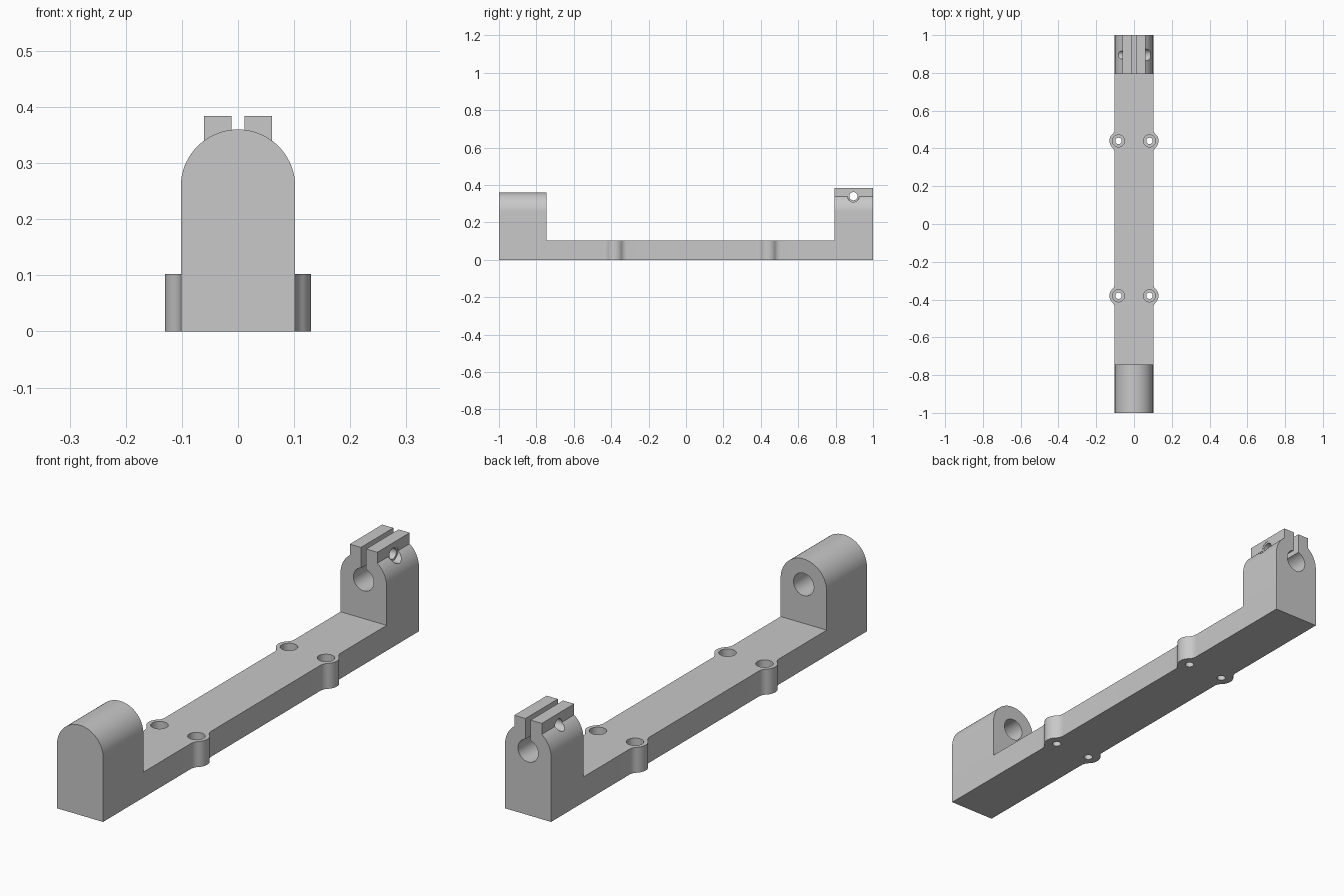
import bpy, bmesh
from math import cos, sin, pi, sqrt, asin, atan2, radians
from mathutils import Matrix, Vector

cube = bpy.data.objects.get("Cube")
if cube:
    bpy.data.objects.remove(cube, do_unlink=True)

# Main dimensions
HALF, RAIL_H = 0.102, 0.102        # half width and rail thickness
AXIS_Z, BORE = 0.258, 0.045        # shaft axis height and bore radius
JAW, SLOT, JAW_TOP = 0.061, 0.0115, 0.384
BOSS_X, BOSS_R, BOSS_YS = 0.082, 0.048, (-0.38, 0.44)
FILLET = 0.041
BOLT_Y, BOLT_Z = 0.895, 0.34

grey = bpy.data.materials.new("light grey")
grey.use_nodes = True
grey.diffuse_color = (0.58, 0.58, 0.58, 1)
grey.node_tree.nodes["Principled BSDF"].inputs["Base Color"].default_value = grey.diffuse_color


def arc(cx, cy, r, a0, a1, n=16):
    return [(cx + r * cos(a0 + (a1 - a0) * i / n),
             cy + r * sin(a0 + (a1 - a0) * i / n)) for i in range(n + 1)]


def finish(name, bm):
    bmesh.ops.remove_doubles(bm, verts=bm.verts, dist=1e-5)
    bmesh.ops.recalc_face_normals(bm, faces=bm.faces)
    mesh = bpy.data.meshes.new(name)
    bm.to_mesh(mesh)
    bm.free()
    mesh.materials.append(grey)
    obj = bpy.data.objects.new(name, mesh)
    bpy.context.collection.objects.link(obj)
    return obj


def prism(name, outline, place, start, end):
    """Extrude a flat outline from start to end; place maps (u, v, depth) to xyz."""
    bm = bmesh.new()
    face = bm.faces.new([bm.verts.new(place(u, v, start)) for u, v in outline])
    top = bmesh.ops.extrude_face_region(bm, geom=[face])["geom"]
    step = Vector(place(0, 0, end)) - Vector(place(0, 0, start))
    bmesh.ops.translate(bm, vec=step, verts=[g for g in top if isinstance(g, bmesh.types.BMVert)])
    return finish(name, bm)


def drill(name, r, start, end, segments=40):
    a, b = Vector(start), Vector(end)
    bm = bmesh.new()
    turn = (b - a).to_track_quat('Z', 'Y').to_matrix().to_4x4()
    bmesh.ops.create_cone(bm, cap_ends=True, segments=segments, radius1=r, radius2=r,
                          depth=(b - a).length, matrix=Matrix.Translation((a + b) / 2) @ turn)
    obj = finish(name, bm)
    obj.hide_render = True
    return obj


def combine(body, other, operation):
    mod = body.modifiers.new(operation, 'BOOLEAN')
    mod.operation, mod.solver, mod.object = operation, 'EXACT', other
    bpy.context.view_layer.objects.active = body
    bpy.ops.object.modifier_apply(modifier=mod.name)
    bpy.data.objects.remove(other, do_unlink=True)


def mirrored(half):
    return half + [(-u, v) for u, v in reversed(half) if abs(u) > 1e-6]


def flat(u, v, d):
    return (u, v, d)


def upright(u, v, d):
    return (u, d, v)


# Rail with bulged screw bosses blended into its sides
side = [(HALF, -1)]
dy = sqrt((BOSS_R + FILLET) ** 2 - (HALF - BOSS_X + FILLET) ** 2)
lean = atan2(dy, HALF + FILLET - BOSS_X)
for y in BOSS_YS:
    side += arc(HALF + FILLET, y - dy, FILLET, pi, pi - lean, 10)
    side += arc(BOSS_X, y, BOSS_R, -lean, lean, 20)[1:]
    side += arc(HALF + FILLET, y + dy, FILLET, pi + lean, pi, 10)[1:]
side.append((HALF, 1))
body = prism("shaft_bracket", mirrored(side), flat, 0, RAIL_H)

# Front post: round-topped block
front = [(HALF, 0)] + arc(0, AXIS_Z, HALF, 0, pi / 2, 28)
combine(body, prism("front_post", mirrored(front), upright, -1, -0.745), 'UNION')

# Rear post: split clamp with two jaws and a keyhole bore
shoulder = atan2(sqrt(HALF ** 2 - JAW ** 2), JAW)
clamp = [(HALF, 0)] + arc(0, AXIS_Z, HALF, 0, shoulder, 18)
clamp += [(JAW, JAW_TOP), (SLOT, JAW_TOP)]
clamp += arc(0, AXIS_Z, BORE, pi / 2 - asin(SLOT / BORE), -pi / 2, 24)
combine(body, prism("rear_clamp", mirrored(clamp), upright, 0.795, 1), 'UNION')

# Blind shaft bore, clamp bolt hole and bolt head seat
combine(body, drill("blind_bore", BORE, (0, -0.94, AXIS_Z), (0, -0.7, AXIS_Z), 48), 'DIFFERENCE')
combine(body, drill("bolt_hole", 0.022, (-0.2, BOLT_Y, BOLT_Z), (0.2, BOLT_Y, BOLT_Z)), 'DIFFERENCE')
combine(body, drill("bolt_seat", 0.031, (JAW - 0.001, BOLT_Y, BOLT_Z), (0.2, BOLT_Y, BOLT_Z)), 'DIFFERENCE')

# Counterbored screw holes through the rail
for y in BOSS_YS:
    for x in (-BOSS_X, BOSS_X):
        combine(body, drill("screw_hole", 0.017, (x, y, -0.1), (x, y, 0.2)), 'DIFFERENCE')
        combine(body, drill("screw_seat", 0.032, (x, y, 0.045), (x, y, 0.2)), 'DIFFERENCE')

# Smooth the curves, keep the edges crisp
bpy.ops.object.select_all(action='DESELECT')
body.select_set(True)
bpy.context.view_layer.objects.active = body
bpy.ops.object.shade_smooth_by_angle(angle=radians(30))
